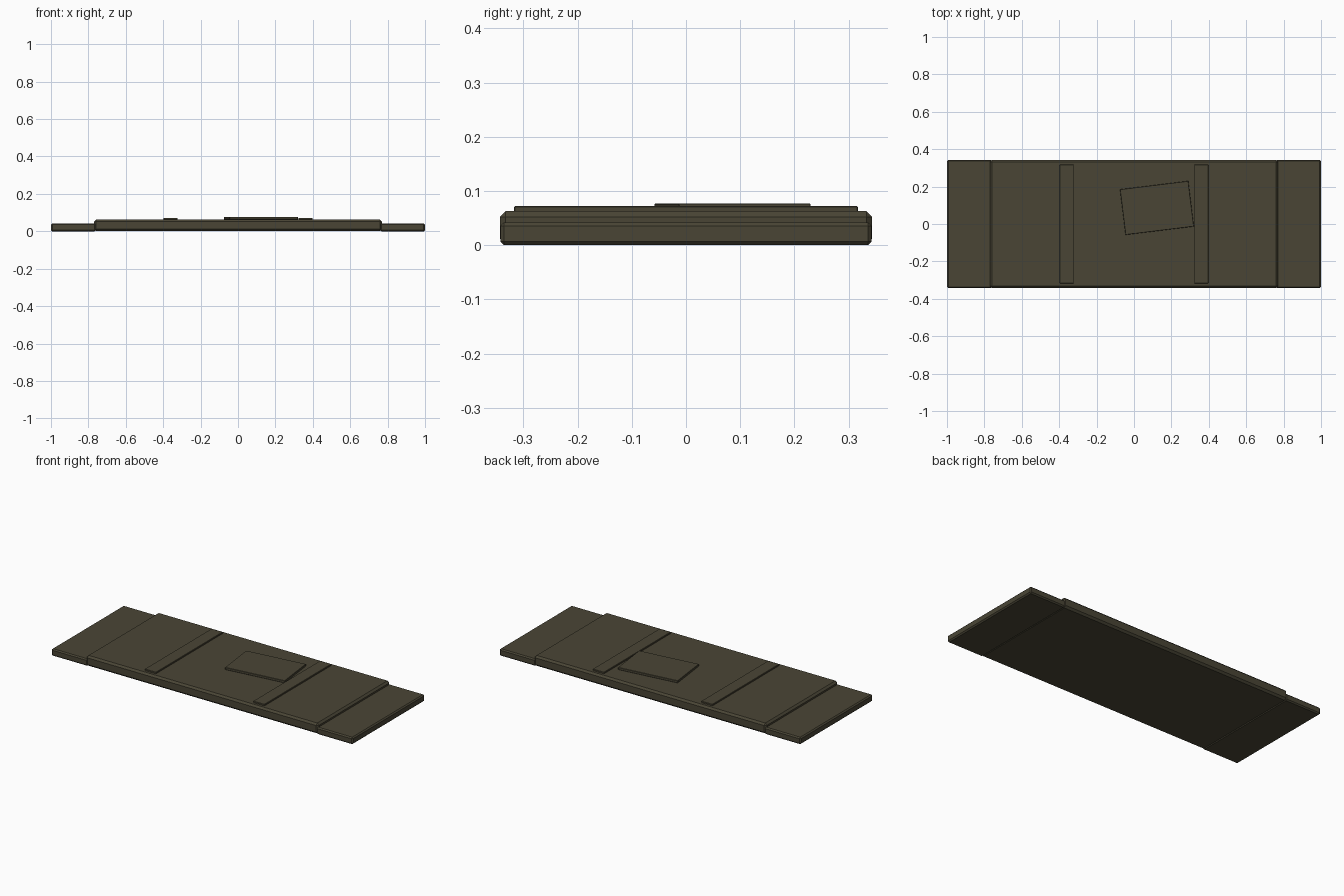
import bpy, math

if "Cube" in bpy.data.objects:
    bpy.data.objects.remove(bpy.data.objects["Cube"])

cloth = bpy.data.materials.new("dark olive")
cloth.diffuse_color = (0.068, 0.060, 0.036, 1)
cloth.use_nodes = True
cloth.node_tree.nodes["Principled BSDF"].inputs["Base Color"].default_value = cloth.diffuse_color


def slab(name, x, y, z0, z1, sx, sy, bevel, turn=0):
    """Box from z0 to z1 centred on x, y with chamfered edges."""
    bpy.ops.mesh.primitive_cube_add(size=1, location=(x, y, (z0 + z1) / 2))
    ob = bpy.context.object
    ob.name = name
    ob.scale = (sx, sy, z1 - z0)
    bpy.ops.object.transform_apply(location=False, rotation=False, scale=True)
    ob.rotation_euler.z = math.radians(turn)
    if bevel:
        mod = ob.modifiers.new("chamfer", 'BEVEL')
        mod.width = bevel
        mod.segments = 1
    ob.data.materials.append(cloth)
    return ob


# main mat
slab("main_mat", 0, 0, 0.001, 0.063, 1.54, 0.687, 0.011)

# lower end flaps and cross straps, both sides
for side, s in (("left", -1), ("right", 1)):
    slab(side + "_end_flap", s * 0.88, 0, 0, 0.042, 0.24, 0.685, 0.007)
    slab(side + "_strap", s * 0.36, 0, 0.058, 0.072, 0.075, 0.634, 0.0015)

# turned patch on top
slab("patch", 0.1225, 0.086, 0.063, 0.077, 0.368, 0.245, 0.0015, 7)
